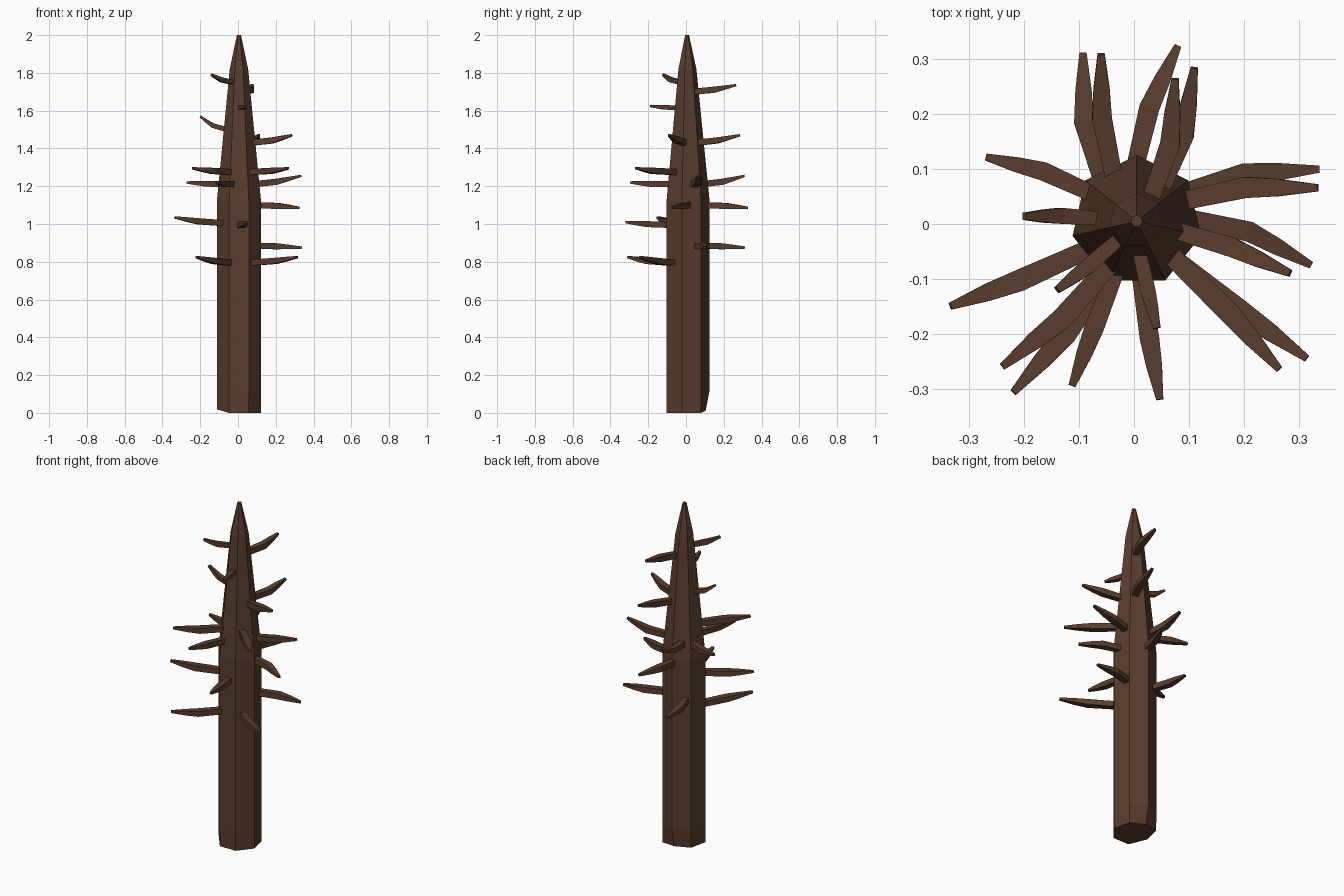
import bpy, math
from mathutils import Vector

if "Cube" in bpy.data.objects:
    bpy.data.objects.remove(bpy.data.objects["Cube"])

bark = bpy.data.materials.new("bark")
bark.diffuse_color = (0.10, 0.046, 0.026, 1)
bark.use_nodes = True
bark.node_tree.nodes["Principled BSDF"].inputs["Base Color"].default_value = bark.diffuse_color


def loft(name, rings):
    """Skin a list of equal-length vertex rings into a closed flat-shaded object."""
    n = len(rings[0])
    verts = [v for ring in rings for v in ring]
    faces = [list(range(n))[::-1], [len(verts) - n + i for i in range(n)]]
    for r in range(len(rings) - 1):
        for i in range(n):
            j = (i + 1) % n
            faces.append([r * n + i, r * n + j, (r + 1) * n + j, (r + 1) * n + i])
    mesh = bpy.data.meshes.new(name)
    mesh.from_pydata(verts, [], faces)
    mesh.materials.append(bark)
    obj = bpy.data.objects.new(name, mesh)
    bpy.context.collection.objects.link(obj)


# seven-sided trunk tapering to a point, with a slightly uneven base
SIDES = 7
rings = []
for z, r in [(0, 0.119), (0.12, 0.12), (1.12, 0.12), (1.42, 0.09), (1.82, 0.05), (2.0, 0.011)]:
    ring = []
    for i in range(SIDES):
        a = math.pi / 2 + i * math.tau / SIDES
        ring.append(Vector((0.005 + r * math.cos(a), 0.005 + r * math.sin(a), z)))
    rings.append(ring)
rings[0][0] += Vector((0, -0.02, 0.012))
for i in (1, 2):
    rings[0][i].z = 0.018
loft("trunk", rings)


def branch(name, angle, z, tip_x, tip_y, rise):
    """Broken stub: leaves the trunk along its angle, then bends to the tip."""
    out = Vector((math.cos(math.radians(angle)), math.sin(math.radians(angle)), 0))
    root = out * min(0.095, 0.19 - 0.085 * z)
    root.z = z
    tip = Vector((tip_x, tip_y, z + rise))
    length = (tip - root).length
    bend = root.lerp(tip, 0.5).lerp(root + out * length / 2, 0.3)
    bend.z = z + 0.3 * rise
    late = bend.lerp(tip, 0.45)
    late.z = z + 0.6 * rise
    path = [root, bend, late, tip]
    w = min(0.036, 0.014 + 0.08 * length)
    h = min(0.032, 0.012 + 0.085 * length)
    sizes = [(w * 0.95, h), (w * 1.1, h), (w * 0.9, h * 0.75), (0.013, 0.012)]
    rings = []
    for i, (p, (sw, sh)) in enumerate(zip(path, sizes)):
        d = (path[min(i + 1, 3)] - path[max(i - 1, 0)]).normalized()
        side = d.cross(Vector((0, 0, 1))).normalized() * sw / 2
        up = side.cross(d).normalized() * sh / 2
        rings.append([p + side + up, p + side - up, p - side - up, p - side + up])
    loft(name, rings)


# whorls of stubs, low to high: trunk angle, height, tip x, tip y, tip rise
tiers = {
    "low": [(-41, 0.795, 0.315, -0.245, 0.03), (-117, 0.795, -0.22, -0.307, 0.03),
            (34, 0.885, 0.338, 0.10, -0.01), (127, 0.885, -0.093, 0.312, -0.01)],
    "middle": [(-83, 0.995, 0.047, -0.32, 0.015), (-151, 1.005, -0.335, -0.15, 0.03),
               (90, 1.10, 0.08, 0.325, -0.015), (7, 1.10, 0.323, -0.075, -0.015)],
    "upper": [(-111, 1.21, -0.113, -0.295, 0.01), (143, 1.21, -0.27, 0.122, 0.01),
              (27, 1.21, 0.335, 0.066, 0.045), (114, 1.21, -0.06, 0.31, 0.045),
              (-40, 1.275, 0.265, -0.265, 0.02), (-120, 1.275, -0.24, -0.26, 0.02)],
    "top": [(50, 1.43, 0.11, 0.285, 0.04), (-8, 1.43, 0.285, -0.09, 0.04),
            (171, 1.50, -0.20, 0.014, 0.07), (-79, 1.615, 0.042, -0.19, 0.01),
            (53, 1.70, 0.075, 0.265, 0.035), (-135, 1.75, -0.14, -0.12, 0.04)],
}
for tier, stubs in tiers.items():
    for k, stub in enumerate(stubs):
        branch(f"{tier}_branch_{k + 1}", *stub)
